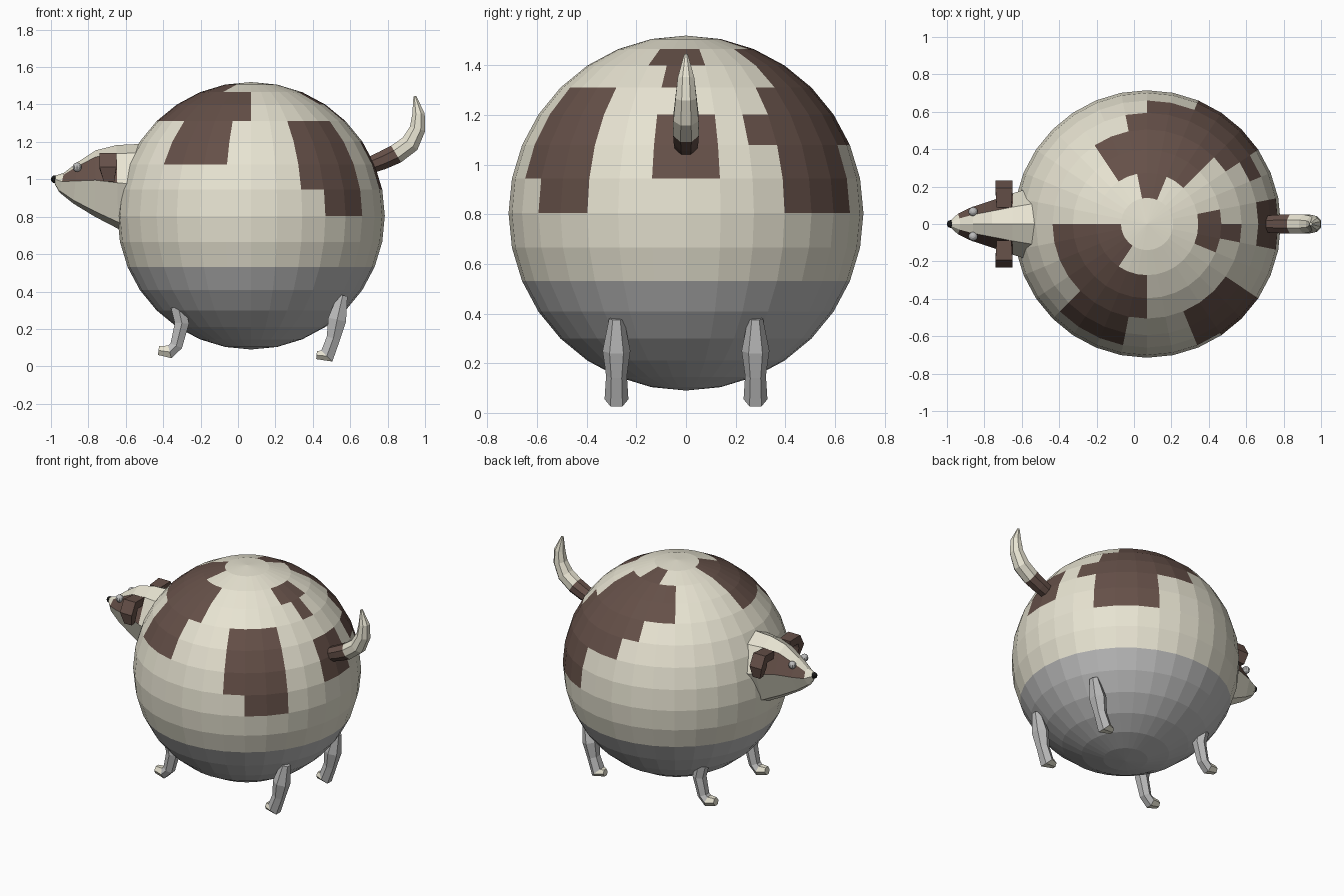
import bpy, bmesh, math
from mathutils import Vector, Matrix

if "Cube" in bpy.data.objects:
    bpy.data.objects.remove(bpy.data.objects["Cube"])


def material(name, rgb):
    m = bpy.data.materials.new(name)
    m.diffuse_color = (*rgb, 1)
    m.use_nodes = True
    m.node_tree.nodes["Principled BSDF"].inputs["Base Color"].default_value = m.diffuse_color
    return m


CREAM = material("cream", (0.80, 0.77, 0.64))
BROWN = material("brown", (0.13, 0.08, 0.065))
GREY = material("grey", (0.5, 0.5, 0.5))
BLACK = material("black", (0.01, 0.01, 0.01))


def finish(bm, name, mats):
    bmesh.ops.recalc_face_normals(bm, faces=bm.faces[:])
    me = bpy.data.meshes.new(name)
    bm.to_mesh(me)
    bm.free()
    for m in mats:
        me.materials.append(m)
    ob = bpy.data.objects.new(name, me)
    bpy.context.collection.objects.link(ob)
    return ob


def loft(name, rings, mats, pick=lambda i, j: 0):
    """Skin closed rings of points; pick(ring, side) gives the material slot."""
    bm = bmesh.new()
    vs = [[bm.verts.new(p) for p in ring] for ring in rings]
    n = len(rings[0])
    for i in range(len(vs) - 1):
        for j in range(n):
            k = (j + 1) % n
            f = bm.faces.new((vs[i][j], vs[i][k], vs[i + 1][k], vs[i + 1][j]))
            f.material_index = pick(i, j)
    for ring, i in ((vs[0], 0), (vs[-1], len(vs) - 2)):
        bm.faces.new(ring).material_index = pick(i, 0)
    return finish(bm, name, mats)


def tube(name, path, radii, side, mats, sides=6, flat=1.0, pick=lambda i, j: 0):
    """Faceted tube along a planar path; side is the plane's normal."""
    pts, side, rings = [Vector(p) for p in path], Vector(side), []
    for i, (p, r) in enumerate(zip(pts, radii)):
        t = (pts[min(i + 1, len(pts) - 1)] - pts[max(i - 1, 0)]).normalized()
        nrm = t.cross(side)
        rings.append([p + r * (nrm * math.cos(a) + side * math.sin(a) * flat)
                      for a in (2 * math.pi * (k + 0.5) / sides for k in range(sides))])
    return loft(name, rings, mats, pick)


def ball(name, loc, r, mat, u=10, v=8):
    bm = bmesh.new()
    bmesh.ops.create_uvsphere(bm, u_segments=u, v_segments=v, radius=r,
                              matrix=Matrix.Translation(loc))
    return finish(bm, name, [mat])


# round body: grey belly, cream back, brown patches (band, first and last segment)
PATCHES = [(6, 16, 21), (5, 16, 24), (4, 16, 24), (3, 20, 23), (2, 20, 23),
           (3, 26, 29), (2, 26, 29), (1, 26, 29), (0, 27, 29),
           (2, -1, 1), (1, -1, 1), (5, -2, 1), (4, -1, 0),
           (6, 6, 9), (5, 4, 11), (4, 4, 11), (3, 3, 9), (2, 2, 8), (1, 3, 6), (0, 3, 6)]
STEP = math.pi / 16
bm = bmesh.new()
bmesh.ops.create_uvsphere(bm, u_segments=32, v_segments=16, radius=0.715)
for f in bm.faces:
    c = f.calc_center_median()
    band = math.floor(math.asin(c.z / c.length) / STEP)
    seg = math.floor(math.atan2(c.y, c.x) / STEP) % 32
    if band < -2:
        f.material_index = 2
    elif any(b == band and (lo <= seg < hi or lo <= seg - 32 < hi) for b, lo, hi in PATCHES):
        f.material_index = 1
bmesh.ops.translate(bm, verts=bm.verts[:], vec=(0.07, 0, 0.805))
finish(bm, "body", [CREAM, BROWN, GREY])

# head: (top x, top z, bottom x, bottom z, half width) per section
SECTIONS = [(-0.975, 1.02, -0.98, 0.975, 0.022),
            (-0.93, 1.035, -0.955, 0.93, 0.055),
            (-0.86, 1.09, -0.88, 0.87, 0.09),
            (-0.76, 1.155, -0.765, 0.80, 0.125),
            (-0.65, 1.183, -0.64, 0.735, 0.165),
            (-0.50, 1.19, -0.50, 0.70, 0.21)]
OUTLINE = [(0, 0), (0.55, 0.1), (1, 0.45), (0.5, 0.92), (0, 1),
           (-0.5, 0.92), (-1, 0.45), (-0.55, 0.1)]
rings = [[(tx + (bx - tx) * t, w * s, tz + (bz - tz) * t) for s, t in OUTLINE]
         for tx, tz, bx, bz, w in SECTIONS]
loft("head", rings, [CREAM, BROWN], lambda i, j: int(j in (1, 6) and 1 <= i <= 3))

# nose
ball("nose", (-0.98, 0, 1.0), 0.021, BLACK)

FRONT_LEG = [(-0.32, 0.32), (-0.30, 0.23), (-0.33, 0.11), (-0.365, 0.077), (-0.425, 0.085)]
REAR_LEG = [(0.56, 0.38), (0.53, 0.25), (0.51, 0.15), (0.475, 0.055), (0.42, 0.06)]
for s, tag in ((1, "left"), (-1, "right")):
    # eyes and ears
    ball("eye_" + tag, (-0.86, 0.066 * s, 1.065), 0.025, GREY)
    tube("ear_" + tag,
         [(-0.695, 0.09 * s, 1.11), (-0.695, 0.18 * s, 1.115),
          (-0.695, 0.205 * s, 1.06), (-0.69, 0.2 * s, 0.99)],
         [0.035, 0.04, 0.04, 0.025], (1, 0, 0), [BROWN], sides=4, flat=1.6)
    # legs with cream toes
    for name, path, radii in (("front_leg_", FRONT_LEG, [0.045, 0.044, 0.038, 0.04, 0.028]),
                              ("rear_leg_", REAR_LEG, [0.03, 0.056, 0.042, 0.048, 0.025])):
        tube(name + tag, [(x, 0.28 * s, z) for x, z in path], radii, (0, 1, 0),
             [GREY, CREAM], pick=lambda i, j: int(i == 3))

# tail with brown root
TAIL = [(0.68, 1.065), (0.77, 1.10), (0.845, 1.135), (0.92, 1.19),
        (0.96, 1.27), (0.965, 1.35), (0.945, 1.445)]
tube("tail", [(x, 0, z) for x, z in TAIL], [0.045, 0.053, 0.056, 0.055, 0.046, 0.036, 0.008],
     (0, 1, 0), [BROWN, CREAM], sides=8, pick=lambda i, j: int(i >= 2))
